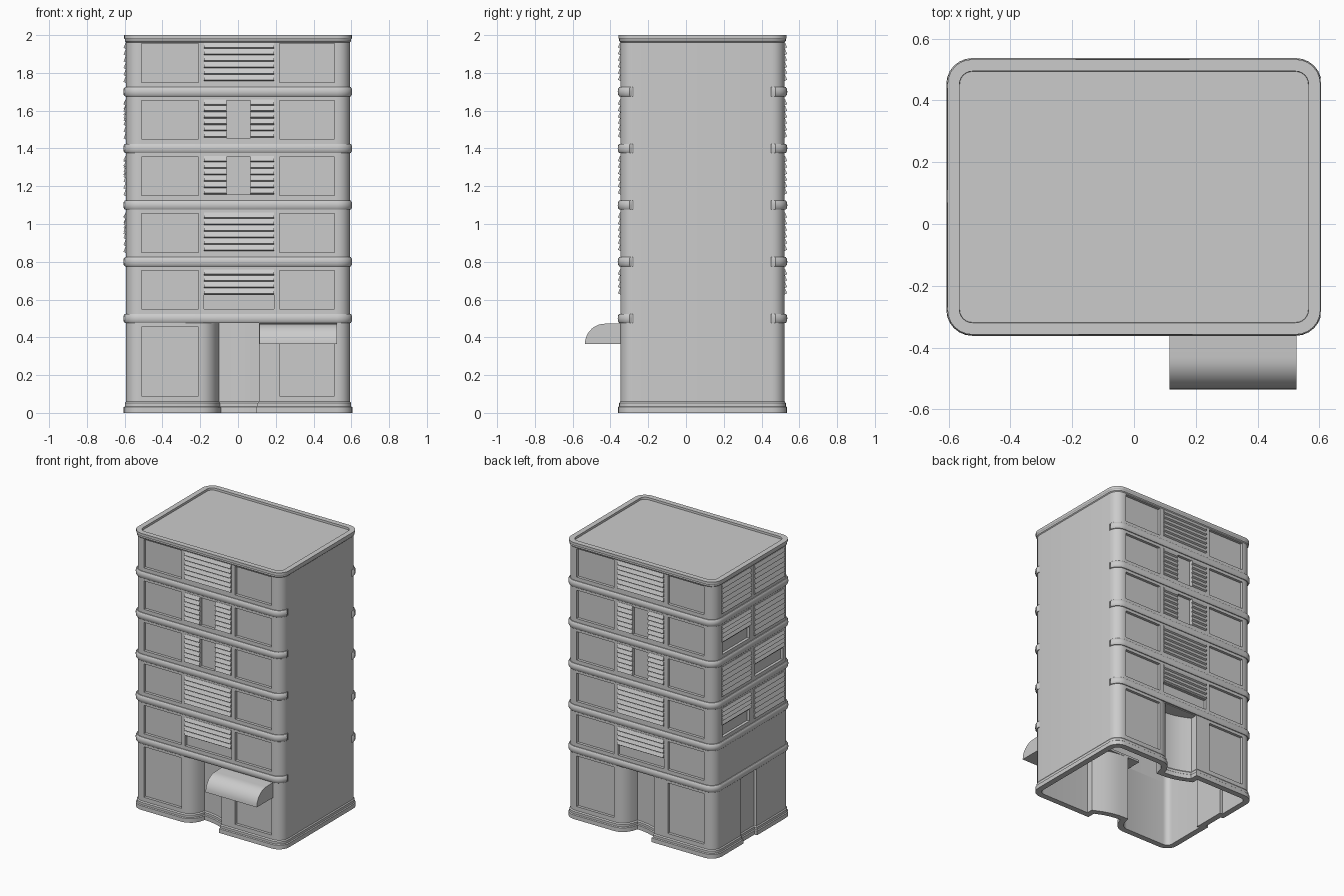
import bpy, bmesh, math
from mathutils import Vector

if "Cube" in bpy.data.objects:
    bpy.data.objects.remove(bpy.data.objects["Cube"])

HX, HY, CY, R = 0.593, 0.435, 0.0875, 0.07
FRONT, BACK = CY - HY, CY + HY


def finish(name, bm):
    bmesh.ops.recalc_face_normals(bm, faces=bm.faces[:])
    me = bpy.data.meshes.new(name)
    bm.to_mesh(me)
    bm.free()
    ob = bpy.data.objects.new(name, me)
    bpy.context.collection.objects.link(ob)
    return ob


def smooth(ob):
    bpy.ops.object.select_all(action='DESELECT')
    ob.select_set(True)
    bpy.context.view_layer.objects.active = ob
    bpy.ops.object.shade_smooth_by_angle(angle=math.radians(30))


def prisms(name, pairs):
    """One object from several prisms, each given by its two end polygons."""
    bm = bmesh.new()
    for a, b in pairs:
        va = [bm.verts.new(p) for p in a]
        vb = [bm.verts.new(p) for p in b]
        bm.faces.new(va)
        bm.faces.new(vb[::-1])
        for i in range(len(va)):
            j = (i + 1) % len(va)
            bm.faces.new((va[i], vb[i], vb[j], va[j]))
    return finish(name, bm)


def offset(pts, d, closed=True):
    """Move an anticlockwise outline outwards by d."""
    out, n = [], len(pts)
    for i in range(n):
        p = Vector(pts[i])
        e1 = p - Vector(pts[i - 1]) if closed or i else None
        e2 = Vector(pts[(i + 1) % n]) - p if closed or i < n - 1 else None
        ns = [Vector((e.y, -e.x)).normalized() for e in (e1 or e2, e2 or e1)]
        out.append(p + (ns[0] + ns[1]) * d / max(1 + ns[0].dot(ns[1]), 0.5))
    return out


def loft(name, pts, profile, closed=True):
    """Sweep a closed (offset, z) profile round an outline."""
    bm = bmesh.new()
    rows = [[bm.verts.new((p.x, p.y, z)) for p in offset(pts, d, closed)] for d, z in profile]
    n = len(pts)
    for k in range(len(rows)):
        a, b = rows[k], rows[(k + 1) % len(rows)]
        for i in range(n if closed else n - 1):
            j = (i + 1) % n
            bm.faces.new((a[i], a[j], b[j], b[i]))
    if not closed:
        bm.faces.new([r[0] for r in rows])
        bm.faces.new([r[-1] for r in rows])
    return finish(name, bm)


def corner(sx, sy, start):
    c = (sx * (HX - R), CY + sy * (HY - R))
    return [(c[0] + R * math.cos(math.radians(start + 15 * i)),
             c[1] + R * math.sin(math.radians(start + 15 * i))) for i in range(7)]


# mapping from wall coordinates (along, outwards, up) to the model
def front(u, o, z): return (u, FRONT - o, z)
def back(u, o, z): return (-u, BACK + o, z)
def left(u, o, z): return (-HX - o, u, z)


FL, FR, BR, BL = corner(-1, -1, 180), corner(1, -1, 270), corner(1, 1, 0), corner(-1, 1, 90)
plain = FL + FR + BR + BL

# ground storey with curved door recesses and a side door
recess = [(-.2, 0), (-.17, .006), (-.14, .025), (-.115, .06), (-.1, .11),
          (-.05, .107), (0, .098), (.05, .082), (.11, .055), (.11, 0)]
door_front = [front(u, -d, 0)[:2] for u, d in recess]
door_back = [back(u, -d, 0)[:2] for u, d in recess]
slot = [(-HX, .22), (-HX + .02, .22), (-HX + .02, .04), (-HX, .04)]
ground = loft("ground_storey_walls", FL + door_front + FR + BR + door_back + BL + slot,
              [(.012, 0), (.012, .03), (.006, .035), (.006, .052), (0, .06),
               (0, .48), (-.03, .48), (-.03, 0)])

# upper walls with parapet rim
upper = loft("upper_walls", plain,
             [(0, .48), (0, 1.962), (.006, 1.968), (.006, 1.978), (.01, 1.984), (.01, 2.0),
              (-.028, 2.0), (-.03, 1.97), (-.03, .48)])

# roof slab
rim = offset(plain, -.028)
smooth(prisms("roof", [([(p.x, p.y, 1.985) for p in rim], [(p.x, p.y, 1.965) for p in rim])]))

cuts = []


def cut(m, u0, u1, z0, z1, d=.02):
    cuts.append(tuple([m(u, o, z) for u, z in ((u0, z0), (u1, z0), (u1, z1), (u0, z1))]
                      for o in (-d, .03)))


def louvre(name, m, u0, u1, z0, z1):
    n = round((z1 - z0) / .034)
    h = (z1 - z0) / n
    teeth = []
    for i in range(n):
        z = z0 + i * h
        prof = [(-.004, z), (.012, z + .008), (.012, z + .011), (.002, z + h), (-.004, z + h)]
        teeth.append(([m(u0, o, q) for o, q in prof], [m(u1, o, q) for o, q in prof]))
    prisms(name, teeth)


# front and back facades: windows and louvre banks on each floor
for m, side in ((front, "front"), (back, "back")):
    cut(m, -.51, -.21, .09, .455)
    cut(m, .22, .51, .09, .455)
    for k in range(5):
        b = .5 + .3 * k
        cut(m, -.51, -.21, b + .05, b + .255)
        cut(m, .22, .51, b + .05, b + .255)
        if k in (2, 3):
            cut(m, -.06, .065, b + .055, b + .255)
            louvre(f"{side}_louvre_left_{k}", m, -.18, -.06, b + .055, b + .26)
            louvre(f"{side}_louvre_right_{k}", m, .065, .19, b + .055, b + .26)
        else:
            if k == 0:
                cut(m, -.18, .19, b + .05, b + .125)
            louvre(f"{side}_louvre_{k}", m, -.18, .19, b + (.125 if k == 0 else .055), b + .26)
    # soffit over the door recess
    prisms(side + "_door_soffit", [([m(u, o, .475) for u, o in ((-.22, -.01), (.13, -.01), (.13, -.14), (-.22, -.14))],
                                    [m(u, o, .49) for u, o in ((-.22, -.01), (.13, -.01), (.13, -.14), (-.22, -.14))])])

# soffit over the side door
prisms("side_door_soffit", [([left(u, o, z) for u, o in ((.02, -.002), (.24, -.002), (.24, -.05), (.02, -.05))]) for z in (.475, .49)] and
       [tuple([left(u, o, z) for u, o in ((.02, -.002), (.24, -.002), (.24, -.05), (.02, -.05))] for z in (.475, .49))])

# left side: two louvre banks per floor, some with a low window
for k in range(1, 5):
    b = .5 + .3 * k
    for half, (u0, u1) in enumerate(((-.27, .07), (.11, .44))):
        low = (k, half) in ((3, 1), (2, 0), (1, 1))
        if low:
            cut(left, u0 + .01, u1 - .01, b + .05, b + .135)
        louvre(f"side_louvre_{k}_{half}", left, u0, u1, b + (.14 if low else .045), b + .26)

# cut the windows into the walls
cutter = prisms("window_cutter", cuts)
cutter.hide_render = True
for ob in (ground, upper):
    mod = ob.modifiers.new("windows", 'BOOLEAN')
    mod.object = cutter
    mod.solver = 'EXACT'
    bpy.context.view_layer.objects.active = ob
    bpy.ops.object.modifier_apply(modifier=mod.name)
    smooth(ob)
bpy.data.objects.remove(cutter)

# rounded floor bands, stopping just round the corners of the blank side
path = [(HX, -.285), (HX, .455)]
path = path[1:] + BR + BL + FL + FR + path[:1]
for k in range(5):
    z = .5 + .3 * k
    prof = [(-.005, z - .024), (.006, z - .024), (.012, z - .016), (.014, z),
            (.012, z + .016), (.006, z + .024), (-.005, z + .024)]
    smooth(loft(f"floor_band_{k}", path, prof, closed=False))

# quarter-round entrance canopy
prof = [(FRONT + .005, .365), (FRONT + .005, .475), (-.43, .472)]
prof += [(-.43 - .105 * math.sin(math.radians(a)), .365 + .107 * math.cos(math.radians(a)))
         for a in range(10, 91, 10)]
smooth(prisms("entrance_canopy", [tuple([(x, y, z) for y, z in prof] for x in (.115, .525))]))
